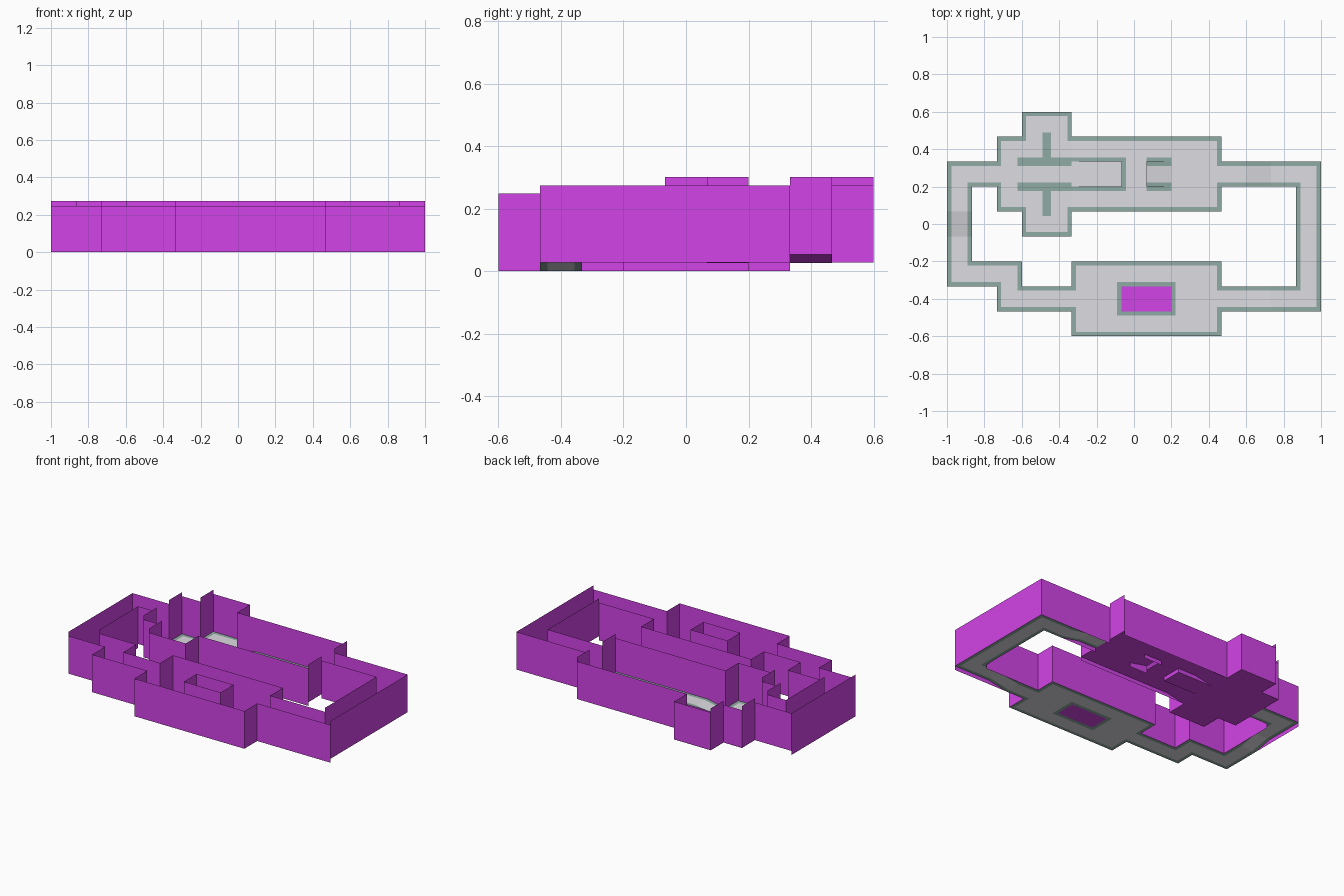
import bpy

if "Cube" in bpy.data.objects:
    bpy.data.objects.remove(bpy.data.objects["Cube"])

U = 2 / 15        # grid cell size
L = U / 5         # height of one level step
H = 0.2475        # wall height
T = 0.023         # trim width


def material(name, rgb):
    m = bpy.data.materials.new(name)
    m.diffuse_color = (*rgb, 1)
    m.use_nodes = True
    m.node_tree.nodes["Principled BSDF"].inputs["Base Color"].default_value = m.diffuse_color
    return m


MAGENTA = material("magenta wall", (0.65, 0.058, 0.80))
GREY = material("grey floor", (0.72, 0.72, 0.76))
GREEN = material("green grey trim", (0.28, 0.41, 0.37))


def px(i):
    return -1 + U * i


def py(j):
    return -0.6 + U * j


def build(name, quads, mat):
    verts, faces = [], []
    for q in quads:
        faces.append(range(len(verts), len(verts) + 4))
        verts += q
    me = bpy.data.meshes.new(name)
    me.from_pydata(verts, [], [list(f) for f in faces])
    me.materials.append(mat)
    ob = bpy.data.objects.new(name, me)
    bpy.context.collection.objects.link(ob)


# Floor plan as rectangles of grid cells: i0, i1, j0, j1
rooms = [(2, 11, 5, 8), (3, 5, 4, 9), (0, 2, 6, 7), (0, 1, 2, 7), (0, 3, 2, 3),
         (2, 5, 1, 2), (5, 11, 0, 3), (11, 15, 1, 2), (14, 15, 1, 7), (11, 15, 6, 7)]
cells = {(i, j) for a, b, c, d in rooms for i in range(a, b) for j in range(c, d)}
cells -= {(7, 1), (8, 1)}          # solid pillar


def floor_level(i, j):
    """Height at the cell's south-west corner, rise along x, rise along y."""
    if i >= 13:
        return L, 0, 0
    if (i, j) == (12, 1):
        return 0, L, 0
    if (i, j) == (0, 4):
        return 0, 0, L
    if j < 4:
        return 0, 0, 0
    if i == 12:
        return 2 * L, -L, 0
    if i < 5 or (j == 6 and i < 7):
        return L, 0, 0
    if i == 5:
        return L, L, 0
    if (i, j) == (8, 6):
        return 3 * L, -L, 0
    return 2 * L, 0, 0


# Wall edges: ('x', i, j) lies on constant x, ('y', i, j) on constant y
walls = set()
for i, j in cells:
    for k, e in (((i - 1, j), ('x', i, j)), ((i + 1, j), ('x', i + 1, j)),
                 ((i, j - 1), ('y', i, j)), ((i, j + 1), ('y', i, j + 1))):
        if k not in cells:
            walls.add(e)

# Trimmed floor lines inside the upper room, and the low steps among them
lines = {('x', 7, 6), ('x', 4, 5), ('x', 4, 7)}
lines |= {('y', i, j) for i in (3, 4, 5, 6, 8) for j in (6, 7)}
steps = [e for e in sorted(lines) if e[0] == 'y' and e[1] > 4] + [('x', 7, 6)]
edges = walls | lines

# Grid points next to an edge get a trimmed corner
points = set()
for d, i, j in edges:
    if (d, i) == ('y', 8) and j in (6, 7):
        continue
    points |= {(i, j), (i, j + 1) if d == 'x' else (i + 1, j)}

# Floors, split 3 x 3 per cell into trim and centre
floor, trim, under = [], [], []
for i, j in sorted(cells):
    z0, dx, dy = floor_level(i, j)
    s = (0, T / U, 1 - T / U, 1)

    def corner(a, b, dz=0):
        return (px(i + a), py(j + b), z0 + dx * a + dy * b + dz)

    for a in range(3):
        for b in range(3):
            side_x = ('x', i + a // 2, j) in edges and a != 1
            side_y = ('y', i, j + b // 2) in edges and b != 1
            point = a != 1 and b != 1 and (i + a // 2, j + b // 2) in points
            edged = (side_x or side_y or point) and (i, j) not in ((5, 6), (6, 6))
            q = [corner(s[a], s[b]), corner(s[a + 1], s[b]),
                 corner(s[a + 1], s[b + 1]), corner(s[a], s[b + 1])]
            (trim if edged else floor).append(q)
    if j >= 4 and 2 <= i < 11:
        under.append([corner(0, 0, -.001), corner(0, 1, -.001),
                      corner(1, 1, -.001), corner(1, 0, -.001)])
build("floor", floor, GREY)
build("floor_trim", trim, GREEN)
build("upper_floor_underside", under, MAGENTA)


def wall_span(d, i, j):
    """Bottom and top of a wall panel."""
    if d == 'y':
        return (L, L + H) if j >= 4 else (0, H)
    if i in (0, 1):
        return 0, L + H
    if i in (14, 15):
        return L, L + H
    if j < 4:
        return 0, H
    if i == 5:
        return L, L + H
    return (2 * L if i == 11 else L), 2 * L + H


# Thin walls, open at the top
def panel(d, i, j, z0, z1):
    e = (i, j + 1) if d == 'x' else (i + 1, j)
    a, b = (px(i), py(j)), (px(e[0]), py(e[1]))
    return [(*a, z0), (*b, z0), (*b, z1), (*a, z1)]


build("walls", [panel(*e, *wall_span(*e)) for e in sorted(walls)], MAGENTA)
build("low_steps", [panel(*e, L, (3 if e[1] == 8 else 2) * L) for e in steps], MAGENTA)

# Base plate inside the hollow pillar
build("pillar_base", [[(px(7), py(1), 0), (px(9), py(1), 0),
                       (px(9), py(2), 0), (px(7), py(2), 0)]], MAGENTA)
